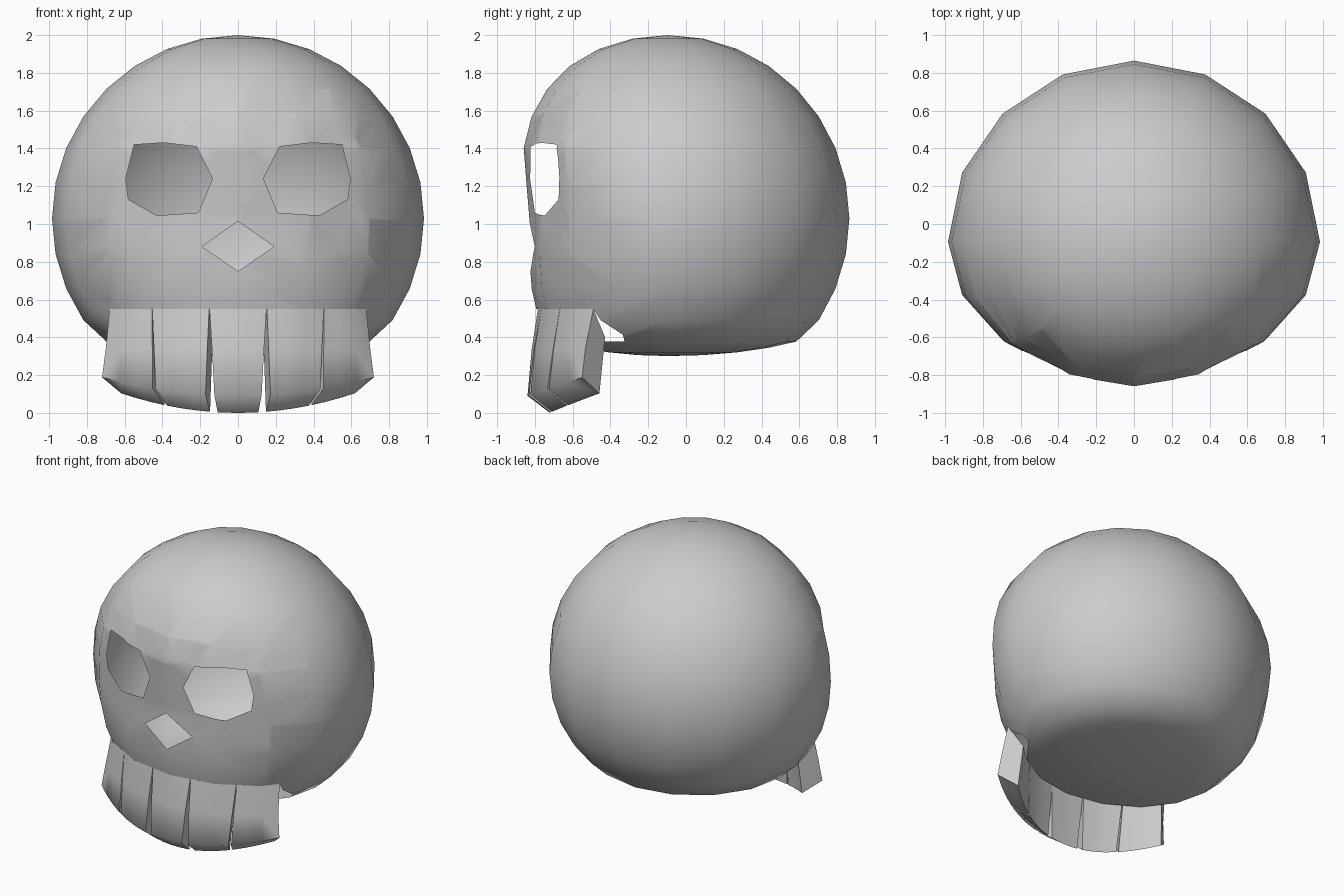
import bpy, bmesh
from mathutils import Vector
from mathutils.bvhtree import BVHTree

if "Cube" in bpy.data.objects:
    bpy.data.objects.remove(bpy.data.objects["Cube"])

# front depth factor of the cranium by height
FRONT = [(0.0, .85), (.42, .89), (.55, .83), (.76, .80), (.88, .77), (1.03, .765),
         (1.24, .80), (1.41, .865), (1.71, .94), (1.92, 1.0), (2.1, 1.0)]
EYE = [(.55, 1.42), (.39, 1.43), (.22, 1.41), (.135, 1.24), (.21, 1.06),
       (.43, 1.045), (.58, 1.13), (.595, 1.24)]
NOSE = [(0, 1.015), (.19, .88), (0, .75), (-.19, .88)]
JAW_TOP = .55


def lerp_table(table, z):
    for (a, u), (b, v) in zip(table, table[1:]):
        if z <= b:
            return u + (v - u) * (z - a) / (b - a)
    return table[-1][1]


def add_object(name, bm, angle):
    me = bpy.data.meshes.new(name)
    bm.to_mesh(me)
    bm.free()
    ob = bpy.data.objects.new(name, me)
    bpy.context.collection.objects.link(ob)
    bpy.ops.object.select_all(action='DESELECT')
    ob.select_set(True)
    bpy.context.view_layer.objects.active = ob
    bpy.ops.object.shade_smooth_by_angle(angle=angle)
    return ob


def cut(bm, co, no, region):
    faces = [f for f in bm.faces if region(f.calc_center_median())]
    geom = set(faces)
    for f in faces:
        geom.update(f.edges)
        geom.update(f.verts)
    bmesh.ops.bisect_plane(bm, geom=list(geom), dist=1e-5, plane_co=co, plane_no=no)


def delete_faces(bm, test):
    bad = [f for f in bm.faces if test(f.calc_center_median())]
    bmesh.ops.delete(bm, geom=bad, context='FACES')


def cut_hole(bm, pts):
    """Cut a convex opening, drawn in x/z, through the front of the shell."""
    cx = sum(p[0] for p in pts) / len(pts)
    cz = sum(p[1] for p in pts) / len(pts)
    planes = []
    for (x0, z0), (x1, z1) in zip(pts, pts[1:] + pts[:1]):
        n = Vector((z1 - z0, 0, x0 - x1)).normalized()
        p = Vector((x0, 0, z0))
        if n.dot(Vector((cx, 0, cz)) - p) > 0:
            n = -n
        planes.append((p, n))
    for p, n in planes:
        cut(bm, p, n, lambda c: c.y < -.3 and abs(c.x - cx) < .5 and abs(c.z - cz) < .45)
    delete_faces(bm, lambda c: c.y < -.3 and all(n.dot(c - p) < 0 for p, n in planes))


# cranium: sphere with flattened face and underside
bm = bmesh.new()
bmesh.ops.create_uvsphere(bm, u_segments=16, v_segments=16, radius=1)
for v in bm.verts:
    x, y, z = v.co
    z = 1.03 + .97 * z
    depth = .96 * (lerp_table(FRONT, z) if y < 0 else 1)
    if z < .39:
        z = .39 - (.39 - z) * .27
    v.co = (.985 * x, -.095 + depth * y, z)
bmesh.ops.triangulate(bm, faces=[f for f in bm.faces if f.calc_center_median().y < -.3])
shell = BVHTree.FromBMesh(bm)

# eye and nose openings
cut_hole(bm, EYE)
cut_hole(bm, [(-x, z) for x, z in EYE])
cut_hole(bm, NOSE)

# opening where the jaw replaces the shell
low = lambda c: c.y < -.35 and .36 < c.z < .75
cut(bm, Vector((0, 0, JAW_TOP)), Vector((0, 0, 1)), low)
for s in (-1, 1):
    cut(bm, Vector((.68 * s, 0, 0)), Vector((1, 0, 0)), low)
delete_faces(bm, lambda c: .37 < c.z < JAW_TOP and abs(c.x) < .68 and c.y < -.42)
add_object("cranium", bm, 1.1)


# teeth: five curved wedges flowing down from the face
def arc(x):
    return -.84 + .56 * x * x


def tooth_column(xt, xb):
    """Path from face, down the outside, round the tip and up the back."""
    hit = shell.ray_cast(Vector((xt, -3, JAW_TOP)), Vector((0, 1, 0)))[0]
    top_y = hit.y if hit else arc(xt)
    xm = (xt + xb) / 2
    tip_x, tip_y = xb * .86, arc(xb) + .12 - .04 * abs(xb)
    return [(xt, top_y, JAW_TOP),
            (xm, (top_y + arc(xm)) / 2 - .005, .34),
            (xb, arc(xb), .09 + .19 * xb * xb),
            (tip_x, tip_y, .27 * tip_x * tip_x),
            (xt * .88, tip_y + .03, .40)]


bm = bmesh.new()
teeth = [(-.151, .151, -.125, .125)]
for s in (-1, 1):
    teeth += [(.153 * s, .454 * s, .172 * s, .436 * s),
              (.456 * s, .68 * s, .452 * s, .72 * s)]
for t0, t1, b0, b1 in teeth:
    cols = []
    for i in range(4):
        k = i / 3
        cols.append([bm.verts.new(p) for p in
                     tooth_column(t0 + (t1 - t0) * k, b0 + (b1 - b0) * k)])
    for a, b in zip(cols, cols[1:]):
        for j in range(4):
            bm.faces.new((a[j], a[j + 1], b[j + 1], b[j]))
    bm.faces.new(cols[0])
    bm.faces.new(cols[-1])
bmesh.ops.recalc_face_normals(bm, faces=bm.faces[:])
add_object("teeth", bm, 1.1)
